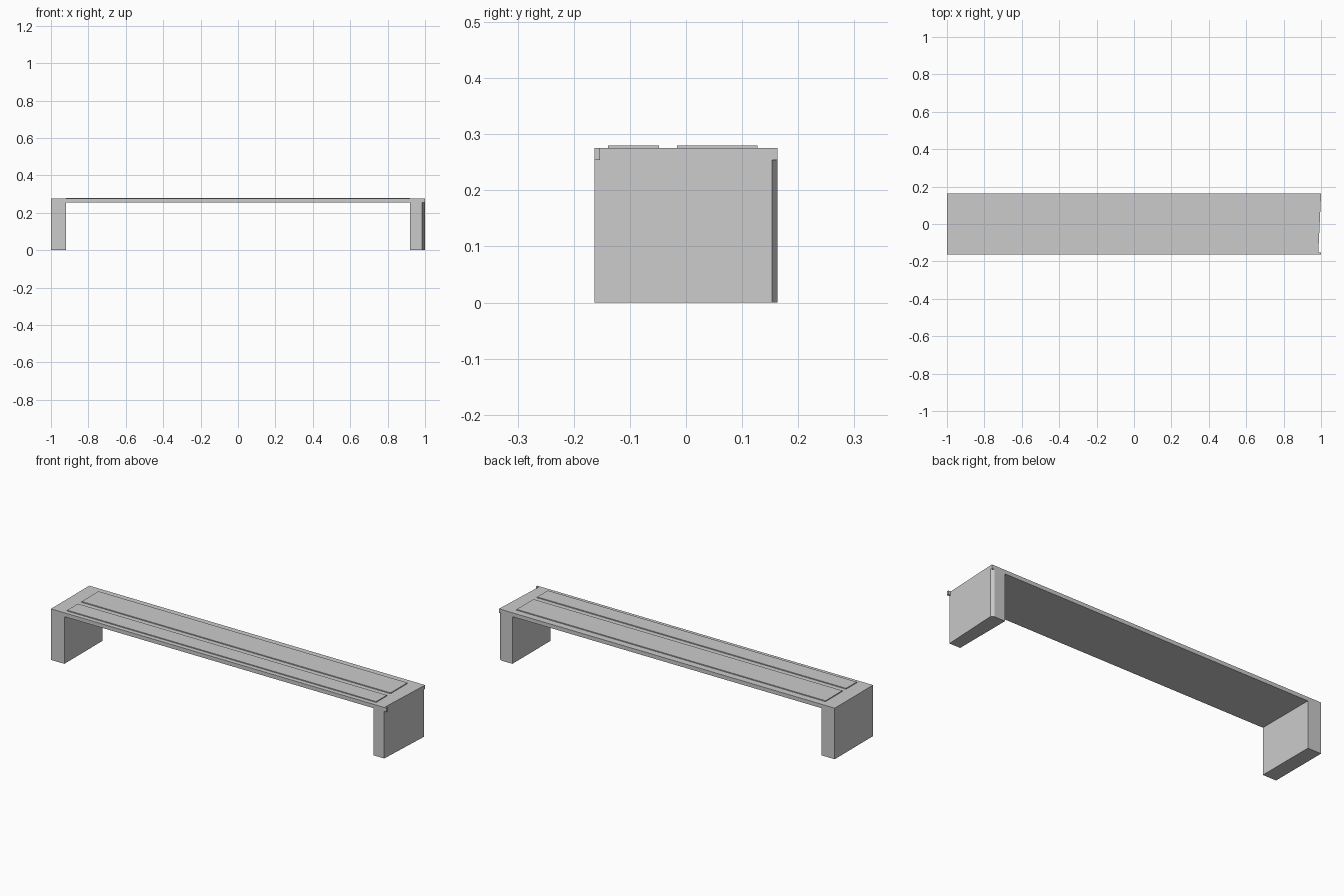
import bpy, bmesh

if "Cube" in bpy.data.objects:
    bpy.data.objects.remove(bpy.data.objects["Cube"])

HALF_Y, TOP, UNDER, INNER = 0.163, 0.275, 0.254, 0.92


def finish(name, bm):
    bmesh.ops.recalc_face_normals(bm, faces=bm.faces)
    mesh = bpy.data.meshes.new(name)
    bm.to_mesh(mesh)
    bm.free()
    obj = bpy.data.objects.new(name, mesh)
    bpy.context.collection.objects.link(obj)
    return obj


def loft(name, sections):
    """Skin a closed solid through matching 3D outlines."""
    bm = bmesh.new()
    rings = [[bm.verts.new(p) for p in s] for s in sections]
    n = len(rings[0])
    for a, b in zip(rings, rings[1:]):
        for i in range(n):
            j = (i + 1) % n
            bm.faces.new((a[i], a[j], b[j], b[i]))
    bm.faces.new(rings[0])
    bm.faces.new(rings[-1])
    return finish(name, bm)


def prism(name, plan, z0, z1):
    return loft(name, [[(x, y, z) for x, y in plan] for z in (z0, z1)])


def rect(x0, x1, y0, y1):
    return [(x0, y0), (x1, y0), (x1, y1), (x0, y1)]


# Bench frame: upside-down U section, right end tapered with a chamfered back corner
def u_section(y, right):
    pts = [(-1, 0), (-INNER, 0), (-INNER, UNDER), (INNER, UNDER),
           (INNER, 0), (right, 0), (right, TOP), (-1, TOP)]
    return [(x, y, z) for x, z in pts]


loft("bench_frame", [u_section(-HALF_Y, 0.985),
                     u_section(0.153, 1.0),
                     u_section(HALF_Y, 0.985)])

# Small lips at the two right-hand top corners
prism("front_corner_lip", rect(0.985, 1.0, -HALF_Y, -0.153), UNDER, TOP)
prism("back_corner_lip", [(1.0, 0.153), (1.0, HALF_Y), (0.985, HALF_Y)], UNDER, TOP)

# Raised seat slats
for name, y0, y1 in (("front_slat", -0.139, -0.048), ("back_slat", -0.016, 0.127)):
    prism(name, rect(-INNER, INNER, y0, y1), TOP, 0.28)
